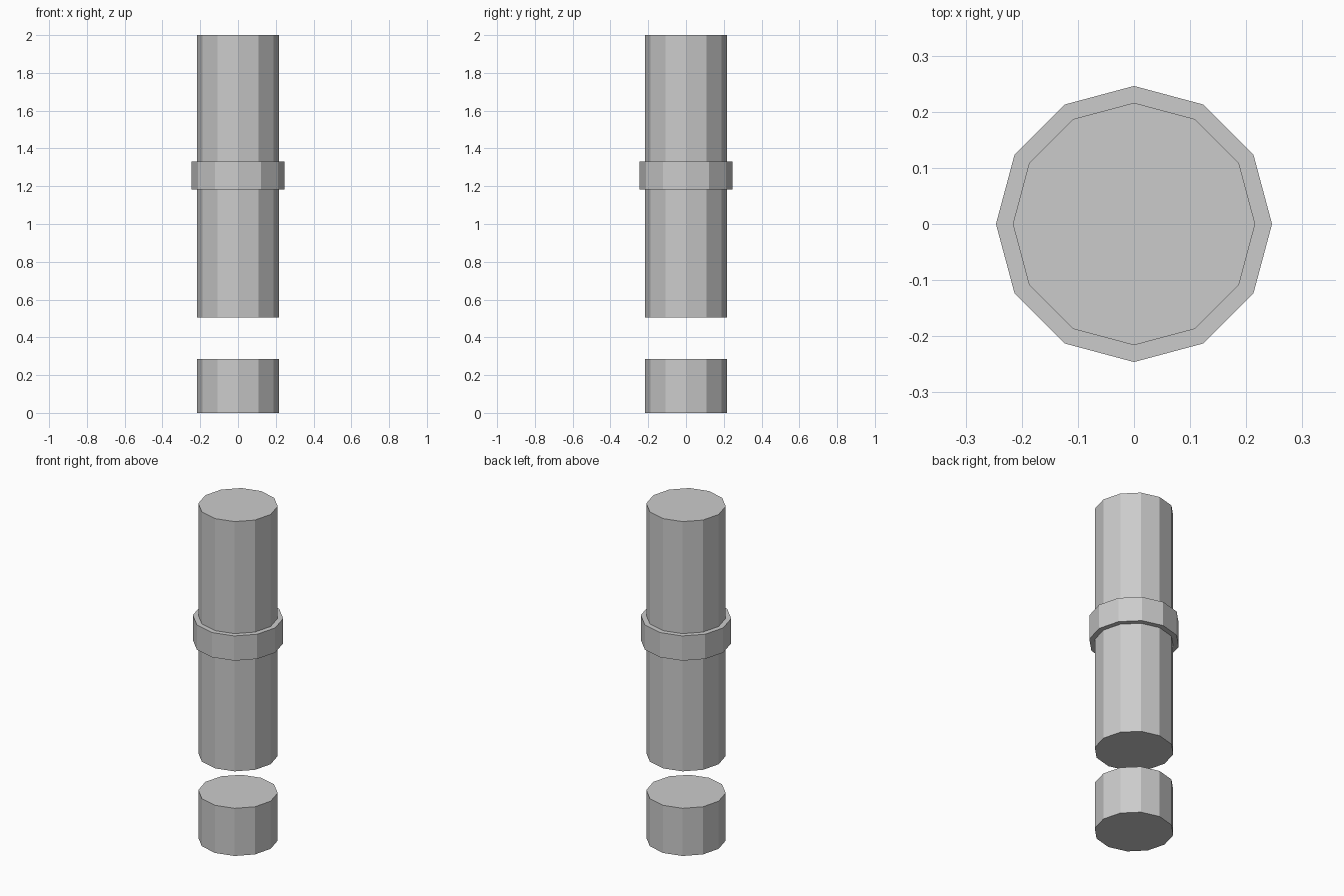
import bpy

if "Cube" in bpy.data.objects:
    bpy.data.objects.remove(bpy.data.objects["Cube"])

SIDES = 12


def drum(name, radius, z0, z1):
    """Flat-shaded, capped 12-sided cylinder between two heights."""
    bpy.ops.mesh.primitive_cylinder_add(
        vertices=SIDES, radius=radius, depth=z1 - z0,
        location=(0, 0, (z0 + z1) / 2))
    obj = bpy.context.object
    obj.name = name
    obj.data.name = name
    return obj


# Short separate base section
drum("base_section", 0.216, 0.0, 0.285)

# Long upper column, floating above the base
drum("upper_column", 0.216, 0.506, 2.0)

# Collar band around the column
drum("collar", 0.246, 1.182, 1.33)
